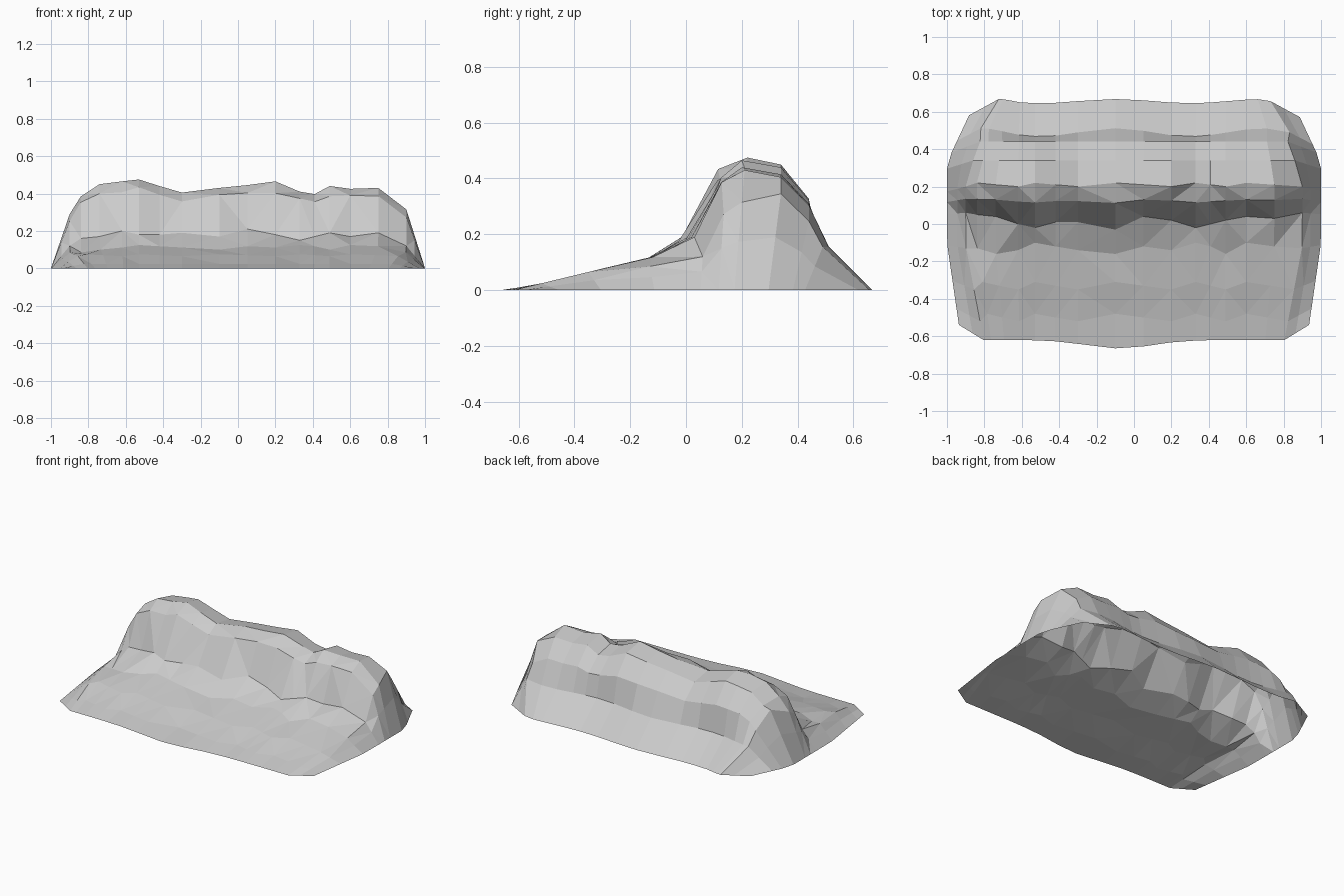
import bpy, bmesh
from math import cos, pi, exp
from mathutils import Vector

if "Cube" in bpy.data.objects:
    bpy.data.objects.remove(bpy.data.objects["Cube"])

# Stations along the ridge: x, cliff-foot y, cliff-foot z, crest z
stations = [
    (-0.90, 0.06, 0.12, 0.29), (-0.84, 0.05, 0.16, 0.385), (-0.74, 0.04, 0.17, 0.45),
    (-0.62, 0.0, 0.20, 0.465), (-0.53, -0.02, 0.18, 0.475), (-0.42, 0.01, 0.18, 0.44),
    (-0.30, 0.01, 0.19, 0.405), (-0.10, -0.03, 0.17, 0.43), (0.05, 0.04, 0.21, 0.445),
    (0.20, 0.02, 0.18, 0.465), (0.33, -0.02, 0.15, 0.41), (0.41, 0.0, 0.17, 0.397),
    (0.49, 0.02, 0.19, 0.44), (0.60, 0.04, 0.17, 0.425), (0.75, 0.03, 0.19, 0.43),
    (0.90, 0.06, 0.12, 0.315),
]
spurs = (-0.74, -0.10, 0.49)       # where rock spurs reach down the apron


def outline_x(y):
    """Half width of the ground outline at depth y."""
    return 1 - 0.145 * max(0, -0.1 - y) - 0.47 * max(0, y - 0.33)


def section(i, x, yc, zc, zr):
    """Cross-section from the front edge over the cliff to the back edge."""
    wave = 0.011 * cos(2 * pi * (x + 0.1) / 0.8)
    yf = -0.62 - 0.045 * exp(-((x + 0.08) / 0.25) ** 2)
    wob = 0.02 * (i * 2 % 3 - 1)
    toe = (-0.16, 0.10) if x in spurs else (-0.12 + wob, 0.118 + wob / 3)
    if abs(x) > 0.8:
        toe = (-0.13, 0.085)
    prof = [(yf, 0), (-0.5 + wob, 0.024), (-0.33 + wob, 0.07 + wob / 4),
            toe, (yc, zc), (0.12 + yc / 4, zc + (zr - zc) * (0.82 + wob * 2)),
            (0.21 + wob / 2, zr), (0.34, max(zr - 0.025, 0.345)),
            (0.44, 0.09 + zr / 2), (0.49 + 2 * wave, 0.155), (0.657 + wave, 0)]
    # Corners and back shoulder pull inwards near both ends
    k = max(0, (abs(x) - 0.6) / 0.3)
    side = 1 if x > 0 else -1
    return [Vector((x - side * k * (1.5 * (1 - outline_x(y * 0.87)) + (0.04 if j in (7, 8) else 0)), y, z))
            for j, (y, z) in enumerate(prof)]


def flank(col, side):
    """Half-height column and ground outline that close one end."""
    edge = [Vector((side * outline_x(p.y * 0.87), p.y * 0.87, 0)) for p in col]
    return [a.lerp(b, 0.45) for a, b in zip(col, edge)], edge


body = [section(i, *s) for i, s in enumerate(stations)]
left_mid, left_edge = flank(body[0], -1)
right_mid, right_edge = flank(body[-1], 1)
for col in (left_mid, left_edge, right_mid, right_edge):
    col[0].z = col[-1].z = 0
grid = [left_edge, left_mid] + body + [right_mid, right_edge]

# Rock shell, open underneath, flat facets
bm = bmesh.new()
verts = [[bm.verts.new(p) for p in col] for col in grid]
for a, b in zip(verts, verts[1:]):
    for j in range(len(a) - 1):
        bm.faces.new((a[j], b[j], b[j + 1], a[j + 1]))
# Break the cliff quads into irregular triangles
rough = [f for f in bm.faces if 0.04 < f.calc_center_median().z and f.calc_center_median().y < 0.2]
bmesh.ops.triangulate(bm, faces=rough)
mesh = bpy.data.meshes.new("rock_ridge")
bm.to_mesh(mesh)
bm.free()
ridge = bpy.data.objects.new("rock_ridge", mesh)
bpy.context.collection.objects.link(ridge)
